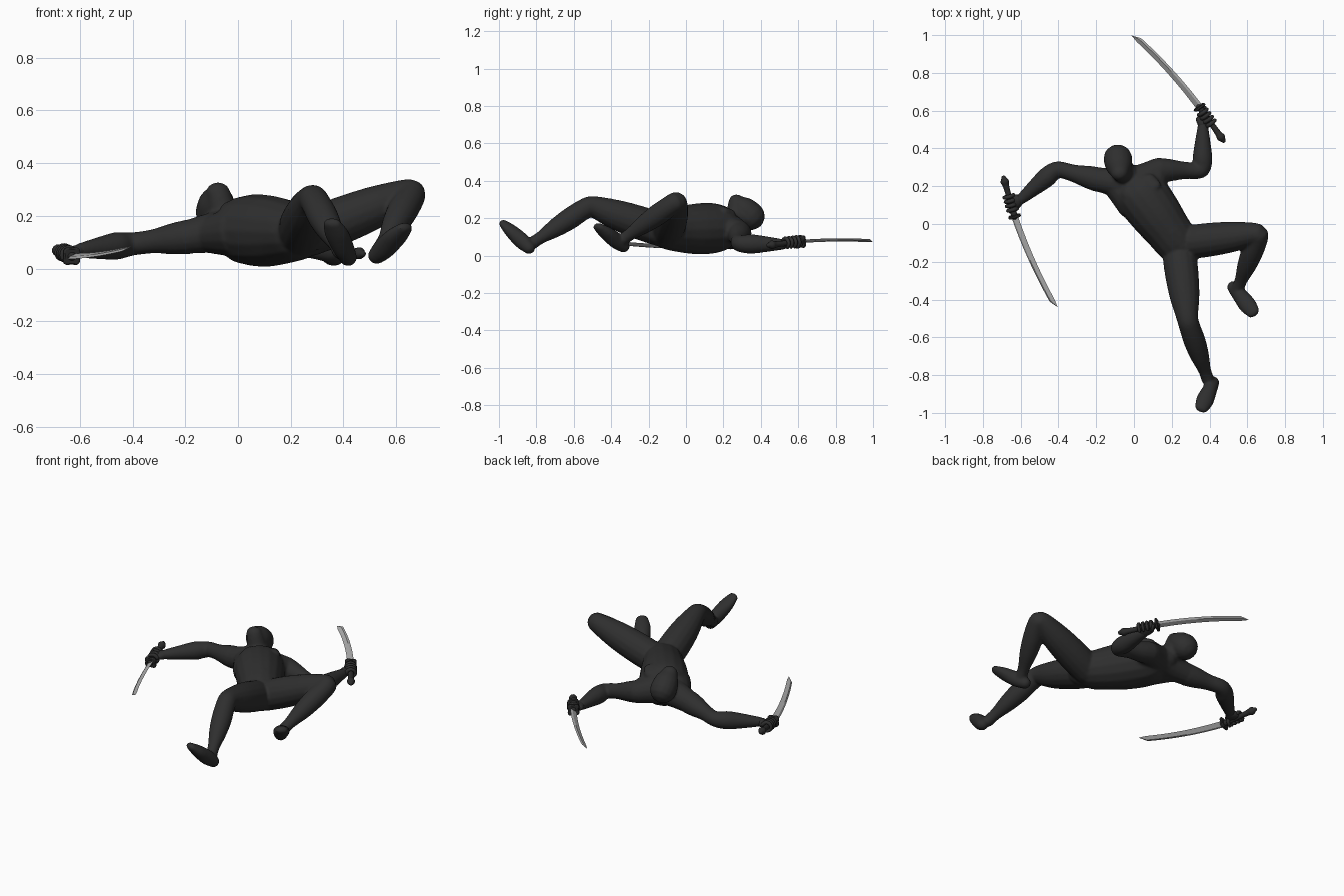
import bpy, bmesh, math
from mathutils import Vector as V

if "Cube" in bpy.data.objects:
    bpy.data.objects.remove(bpy.data.objects["Cube"])


def material(name, c):
    m = bpy.data.materials.new(name)
    m.diffuse_color = (c, c, c, 1)
    m.use_nodes = True
    m.node_tree.nodes["Principled BSDF"].inputs["Base Color"].default_value = m.diffuse_color
    return m


CLOTH = material("dark cloth", 0.028)
GRIP = material("dark grip", 0.024)
STEEL = material("grey steel", 0.42)


def finish(bm, name, mat, smooth=True):
    bmesh.ops.recalc_face_normals(bm, faces=bm.faces)
    me = bpy.data.meshes.new(name)
    bm.to_mesh(me)
    bm.free()
    me.materials.append(mat)
    for p in me.polygons:
        p.use_smooth = smooth
    ob = bpy.data.objects.new(name, me)
    bpy.context.collection.objects.link(ob)
    return ob


def bridge(bm, rings):
    """Skin a list of rings and close both ends."""
    vs = [[bm.verts.new(p) for p in r] for r in rings]
    n = len(vs[0])
    for a, b in zip(vs, vs[1:]):
        for i in range(n):
            j = (i + 1) % n
            bm.faces.new((a[i], a[j], b[j], b[i]))
    bm.faces.new(vs[0])
    bm.faces.new(vs[-1])


def loft(bm, centres, widths, heights=None, up=(0, 0, 1), sub=5, n=16):
    """Smooth tube with rounded ends through the given centres."""
    up = V(up)
    P = [tuple(c) + (w, h) for c, w, h in zip(centres, widths, heights or widths)]
    E = [P[0]] + P + [P[-1]]
    S = []
    for k in range(1, len(E) - 2):
        for i in range(sub):
            t = i / sub
            S.append([0.5 * (2 * q + (r - p) * t + (2 * p - 5 * q + 4 * r - s) * t * t
                             + (3 * q - p - 3 * r + s) * t ** 3) for p, q, r, s in zip(*E[k - 1:k + 3])])
    S.append(P[-1])
    C = [V(s[:3]) for s in S]
    rings = []

    def ring(c, t, s, angle=0.0, sign=1):
        side = t.cross(up).normalized()
        top = side.cross(t).normalized()
        c = c + t * sign * min(s[3:]) * math.sin(angle)
        w, h = s[3] * math.cos(angle), s[4] * math.cos(angle)
        rings.append([c + side * w * math.cos(math.tau * i / n) + top * h * math.sin(math.tau * i / n)
                      for i in range(n)])

    first, last = (C[1] - C[0]).normalized(), (C[-1] - C[-2]).normalized()
    for k in (3, 2, 1):
        ring(C[0], first, S[0], k * 0.46, -1)
    for i, c in enumerate(C):
        ring(c, (C[min(i + 1, len(C) - 1)] - C[max(i - 1, 0)]).normalized(), S[i])
    for k in (1, 2, 3):
        ring(C[-1], last, S[-1], k * 0.46)
    bridge(bm, rings)


def along(joints, stops):
    """Points on a jointed line; 1.5 is halfway along its second bone."""
    J = [V(j) for j in joints]
    out = []
    for s in stops:
        k = min(int(s), len(J) - 2)
        out.append(J[k].lerp(J[k + 1], s - k))
    return out


def arm(bm, *joints):
    loft(bm, along(joints, (0, .25, .6, .92, 1.1, 1.3, 1.65, 2)),
         (.066, .060, .046, .044, .048, .052, .041, .028))


def leg(bm, *joints):
    loft(bm, along(joints, (0, .3, .65, .95, 1.1, 1.35, 1.6, 1.85, 2)),
         (.088, .090, .080, .058, .056, .058, .050, .034, .034))


def foot(bm, heel, toe):
    loft(bm, along((heel, toe), (0, .3, .7, 1)), (.034, .040, .047, .036), (.034, .043, .035, .022))


# Body: overlapping tubes on a posed skeleton, merged into one smooth suit
SHOULDER_R, SHOULDER_L = (-.19, .235, .12), (.13, .285, .12)
WRIST_R, WRIST_L = (-.60, .13, .068), (.365, .52, .06)
bm = bmesh.new()
loft(bm, along([(-.03, .25, .150), (.27, -.155, .135)], (0, .12, .25, .47, .68, .89, 1)),
     (.075, .130, .143, .138, .125, .112, .07), (.065, .115, .134, .136, .124, .103, .075))
loft(bm, (SHOULDER_R, (-.01, .22, .145), SHOULDER_L), (.064, .085, .066))
# flanks under the armpits
loft(bm, ((-.095, .212, .13), (0, .12, .14)), (.075, .10))
loft(bm, ((.115, .262, .13), (.09, .18, .14)), (.068, .085))
# neck and masked head
loft(bm, along([(-.02, .23, .17), (-.08, .33, .21)], (0, .5, 1)), (.065, .058, .055))
loft(bm, ((-.055, .27, .20), (-.073, .272, .275)), (.058, .048), None, (0, 1, 0))
loft(bm, along([(-.076, .270, .286), (-.085, .345, .212)], (0, .45, 1)), (.047, .069, .077), (.042, .068, .077))
arm(bm, SHOULDER_R, (-.41, .292, .092), WRIST_R)
arm(bm, SHOULDER_L, (.362, .283, .063), WRIST_L)
leg(bm, (.235, -.12, .132), (.285, -.515, .267), (.39, -.82, .068))
leg(bm, (.265, -.10, .132), (.664, -.05, .290), (.55, -.34, .085))
foot(bm, (.418, -.84, .042), (.357, -.975, .170))
foot(bm, (.527, -.335, .050), (.632, -.468, .153))
# chest muscles and hip wrap
loft(bm, ((-.03, .17, .225), (.03, .13, .245)), (.05, .05), (.03, .03))
loft(bm, ((.07, .23, .22), (.10, .19, .235)), (.045, .05), (.03, .03))
loft(bm, ((.19, -.04, .225), (.25, -.12, .20)), (.05, .045), (.035, .035))
body = finish(bm, "body_suit", CLOTH)
rm = body.modifiers.new("merge", 'REMESH')
rm.mode = 'VOXEL'
rm.voxel_size = 0.008
rm.use_smooth_shade = True
sm = body.modifiers.new("soften", 'SMOOTH')
sm.factor = 0.5
sm.iterations = 4


def sword_and_hand(side, pommel, guard, tip, spine, wrist, grip_at):
    pommel, guard, tip, wrist = V(pommel), V(guard), V(tip), V(wrist)
    axis = (guard - pommel).normalized()
    # curved single blade with a wedge section
    d = (tip - guard).normalized()
    e = V(spine)
    e = (e - d * e.dot(d)).normalized()
    f = d.cross(e)
    ctrl = (guard + tip) / 2 + e * 0.03
    rings = []
    for i in range(25):
        t = i / 24
        c = guard * (1 - t) ** 2 + ctrl * 2 * t * (1 - t) + tip * t * t
        w = 0.0205 - 0.004 * t
        k = max(0.03, min(1, (1 - t) / 0.08))
        c = c - e * w * (1 - k) * 0.6
        rings.append([c + e * w * k, c + f * .005 * k + e * w * .4 * k, c - e * w * k,
                      c - f * .005 * k + e * w * .4 * k])
    bm = bmesh.new()
    bridge(bm, rings)
    finish(bm, side + "_blade", STEEL, False)

    # handle with flared pommel
    hint = axis.orthogonal().normalized()
    bm = bmesh.new()
    loft(bm, along((pommel, guard), (.04, .13, .25, .55, 1)), (.013, .023, .017, .015, .018), None, hint, 4, 12)
    finish(bm, side + "_handle", GRIP)
    # lobed round guard
    q = axis.cross(hint).normalized()
    rings = []
    for s, r in ((-.008, .030), (-.004, .036), (.004, .036), (.008, .030)):
        rings.append([guard + axis * s + (hint * math.cos(a) + q * math.sin(a)) * r * (1 + .12 * math.cos(4 * a))
                      for a in [math.tau * j / 32 for j in range(32)]])
    bm = bmesh.new()
    bridge(bm, rings)
    finish(bm, side + "_guard", GRIP, False)

    # gloved hand: palm, four curled fingers and a thumb
    c = pommel.lerp(guard, grip_at)
    p = wrist - c
    p = (p - axis * p.dot(axis)).normalized()
    q = axis.cross(p)
    bm = bmesh.new()
    loft(bm, along((wrist, c + p * 0.022), (0, .5, 1)), (.027, .036, .042), (.025, .024, .02), q, 4, 12)

    def curl(off, a0, a1, lean=0.0):
        pts = []
        for i in range(6):
            a = math.radians(a0 + (a1 - a0) * i / 5)
            pts.append(c + axis * (off + lean * i / 5) + (p * math.cos(a) + q * math.sin(a)) * .026)
        loft(bm, pts, [.0118 - .0006 * i for i in range(6)], None, axis, 3, 8)

    for k in range(4):
        curl(-.036 + .024 * k, 10, 255)
    curl(.026, -10, -140, .022)
    finish(bm, side + "_hand", CLOTH)


sword_and_hand("right", (-.692, .252, .072), (-.632, .04, .047), (-.412, -.443, .078),
               (-.72, -.3, -.5), WRIST_R, .66)
sword_and_hand("left", (.478, .435, .055), (.347, .618, .076), (-.006, 1.003, .078),
               (.64, .59, .45), WRIST_L, .70)
